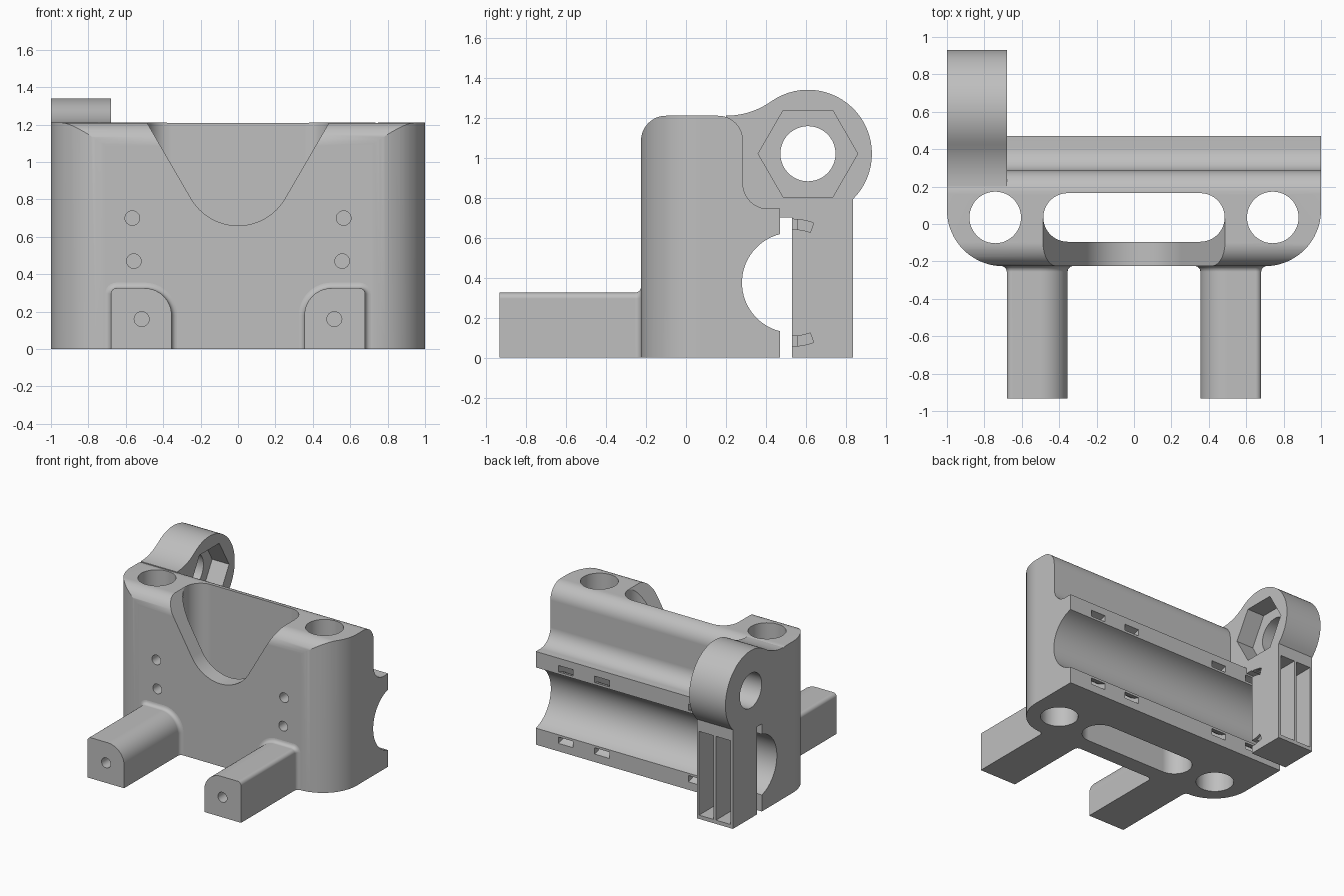
import bpy, bmesh, math

if "Cube" in bpy.data.objects:
    bpy.data.objects.remove(bpy.data.objects["Cube"])

grey = bpy.data.materials.new("plain grey")
grey.diffuse_color = (0.52, 0.52, 0.52, 1)
grey.use_nodes = True
grey.node_tree.nodes["Principled BSDF"].inputs["Base Color"].default_value = grey.diffuse_color


def arc(cx, cy, r, a0, a1, n=12):
    """Points along an arc, angles in degrees."""
    out = []
    for i in range(n + 1):
        a = math.radians(a0 + (a1 - a0) * i / n)
        out.append((cx + r * math.cos(a), cy + r * math.sin(a)))
    return out


def circle(cx, cy, r, n=48):
    return arc(cx, cy, r, 0, 360, n)[:-1]


def rect(x0, y0, x1, y1):
    return [(x0, y0), (x1, y0), (x1, y1), (x0, y1)]


def loft(name, sections, axis):
    """Solid through (position, outline) sections placed along an axis."""
    place = {'x': lambda t, p: (t, p[0], p[1]),
             'y': lambda t, p: (p[0], t, p[1]),
             'z': lambda t, p: (p[0], p[1], t)}[axis]
    bm = bmesh.new()
    rings = [[bm.verts.new(place(t, p)) for p in pts] for t, pts in sections]
    n = len(rings[0])
    for a, b in zip(rings, rings[1:]):
        for i in range(n):
            j = (i + 1) % n
            bm.faces.new((a[i], a[j], b[j], b[i]))
    bm.faces.new(rings[0])
    bm.faces.new(rings[-1])
    bmesh.ops.recalc_face_normals(bm, faces=bm.faces[:])
    mesh = bpy.data.meshes.new(name)
    bm.to_mesh(mesh)
    bm.free()
    mesh.materials.append(grey)
    ob = bpy.data.objects.new(name, mesh)
    bpy.context.collection.objects.link(ob)
    return ob


def prism(name, pts, axis, a, b):
    return loft(name, [(a, pts), (b, pts)], axis)


def boolean(target, tool, op='DIFFERENCE', keep=False):
    mod = target.modifiers.new("bool", 'BOOLEAN')
    mod.operation, mod.solver, mod.object = op, 'EXACT', tool
    bpy.context.view_layer.objects.active = target
    bpy.ops.object.modifier_apply(modifier=mod.name)
    if not keep:
        bpy.data.objects.remove(tool)


# Body: side profile with rounded top, back step and half-round bearing seat
lip = math.degrees(math.acos(-0.06 / 0.25))
profile = ([(-0.225, 0)] + arc(-0.1, 1.085, 0.125, 180, 90)
           + arc(0.16, 1.085, 0.125, 90, 0) + arc(0.41, 0.87, 0.125, 180, 270)
           + [(0.47, 0.745)] + arc(0.53, 0.375, 0.25, lip, 360 - lip, 32)
           + [(0.47, 0)])
body = prism("body", profile, 'x', -1.1, 1.1)

# Rounded front corners in plan
plan = (arc(-0.7, 0.0745, 0.3, 180, 270, 16) + arc(0.7, 0.0745, 0.3, 270, 360, 16)
        + [(1, 0.6), (-1, 0.6)])
boolean(body, prism("plan", plan, 'z', -0.1, 1.4), 'INTERSECT')

# Clamp arm: round eye blended into the body top, with a hanging leg
arm_profile = ([(0.2, 0.70)] + arc(0.2, 1.6015, 0.3915, -90, -54.8, 10)
               + arc(0.61, 1.02, 0.32, 125.2, -45.3, 30)[1:]
               + [(0.835, 0), (0.53, 0), (0.53, 0.70)])
boolean(body, prism("clamp_arm", arm_profile, 'x', -1, -0.68), 'UNION')

# Bolt hole and hexagonal nut pocket
boolean(body, prism("bolt_hole", circle(0.61, 1.02, 0.138), 'x', -1.1, -0.5))
boolean(body, prism("nut_pocket", circle(0.61, 1.02, 0.249, 6), 'x', -0.83, -0.6))

# Two pockets in the leg
for x in (-0.98, -0.83):
    boolean(body, prism("leg_pocket", rect(x, 0.56, x + 0.13, 0.95), 'z', 0.03, 0.70))

# Vertical rod holes
for s in (-1, 1):
    boolean(body, prism("rod_hole", circle(s * 0.742, 0.035, 0.138), 'z', -0.2, 1.5))

# Belt slot through the middle
slot = (arc(0.355, 0.035, 0.13, -90, 90, 20) + arc(-0.355, 0.035, 0.13, 90, 270, 20))
boolean(body, prism("belt_slot", slot, 'z', -0.2, 1.5))

# V opening in the front wall
vee = [(-0.5156, 1.26)] + arc(0, 0.95, 0.29, 210, 330, 24) + [(0.5156, 1.26)]
boolean(body, prism("front_opening", vee, 'y', -0.4, 0.03))

# Curved tie channels around the bearing seat
for s in (-1, 1):
    for x in (0.35, 0.67):
        ring = (arc(0.53, 0.375, 0.318, 70, 290, 32)
                + arc(0.53, 0.375, 0.268, 290, 70, 32))
        a, b = sorted((s * x, s * (x + 0.13)))
        boolean(body, prism("tie_channel", ring, 'x', a, b))


def fork_section(s, d):
    """Fork outline grown outward by d."""
    pts = ([(-0.68 - d, 0)] + arc(-0.65, 0.295, 0.03 + d, 180, 90, 6)
           + arc(-0.5, 0.18, 0.145 + d, 90, 0, 14) + [(-0.355 + d, 0)])
    return [(-s * x, z) for x, z in pts]


# Front forks with a flared root, plus small screw holes
parts = [body]
for s, side in ((-1, "left"), (1, "right")):
    sections = [(-0.932, fork_section(s, 0))]
    for i in range(6):
        t = math.radians(18 * i)
        sections.append((-0.255 + 0.03 * math.sin(t),
                         fork_section(s, 0.03 * (1 - math.cos(t)))))
    sections.append((-0.2, fork_section(s, 0.03)))
    fork = loft(side + "_fork", sections, 'y')
    hole = prism("fork_hole", circle(s * 0.515, 0.16, 0.04, 24), 'y', -1.1, -0.05)
    boolean(fork, hole, keep=True)
    boolean(body, hole)
    for x, z in ((0.557, 0.47), (0.565, 0.70)):
        boolean(body, prism("screw_hole", circle(s * x, z, 0.039, 24), 'y', -0.4, 0.0))
    parts.append(fork)

# Smooth rounded surfaces, crisp edges
for ob in parts:
    bpy.ops.object.select_all(action='DESELECT')
    ob.select_set(True)
    bpy.context.view_layer.objects.active = ob
    bpy.ops.object.shade_smooth_by_angle(angle=math.radians(25))
    wn = ob.modifiers.new("weighted_normals", 'WEIGHTED_NORMAL')
    wn.keep_sharp = True
